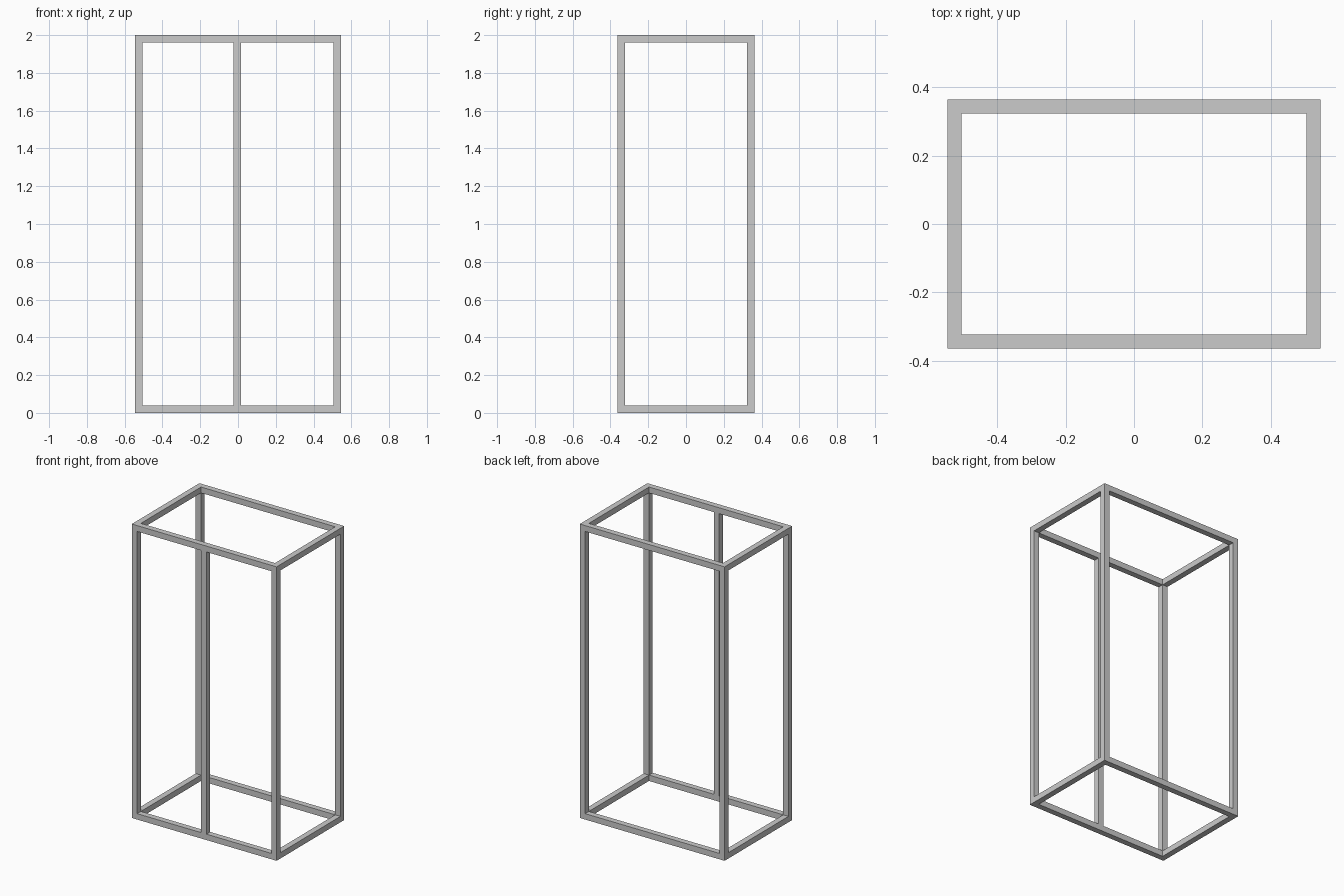
import bpy

if "Cube" in bpy.data.objects:
    bpy.data.objects.remove(bpy.data.objects["Cube"])

W, D, H, T = 1.09, 0.727, 2.0, 0.04   # outer width, depth, height, bar thickness
px, py = (W - T) / 2, (D - T) / 2     # bar centre lines


def bar(name, location, size):
    bpy.ops.mesh.primitive_cube_add(size=1, location=location)
    ob = bpy.context.object
    ob.name = name
    ob.scale = size
    bpy.ops.object.transform_apply(location=False, rotation=False, scale=True)
    return ob


# Corner posts, full height
for xn, x in (("left", -px), ("right", px)):
    for yn, y in (("front", -py), ("back", py)):
        bar(f"{yn}_{xn}_post", (x, y, H / 2), (T, T, H))

# Rails fitted between the posts at top and bottom
for zn, z in (("bottom", T / 2), ("top", H - T / 2)):
    for yn, y in (("front", -py), ("back", py)):
        bar(f"{zn}_{yn}_rail", (0, y, z), (W - 2 * T, T, T))
    for xn, x in (("left", -px), ("right", px)):
        bar(f"{zn}_{xn}_rail", (x, 0, z), (T, D - 2 * T, T))

# Middle post on the front only
bar("front_middle_post", (-0.003, -py, H / 2), (T, T, H - 2 * T))
